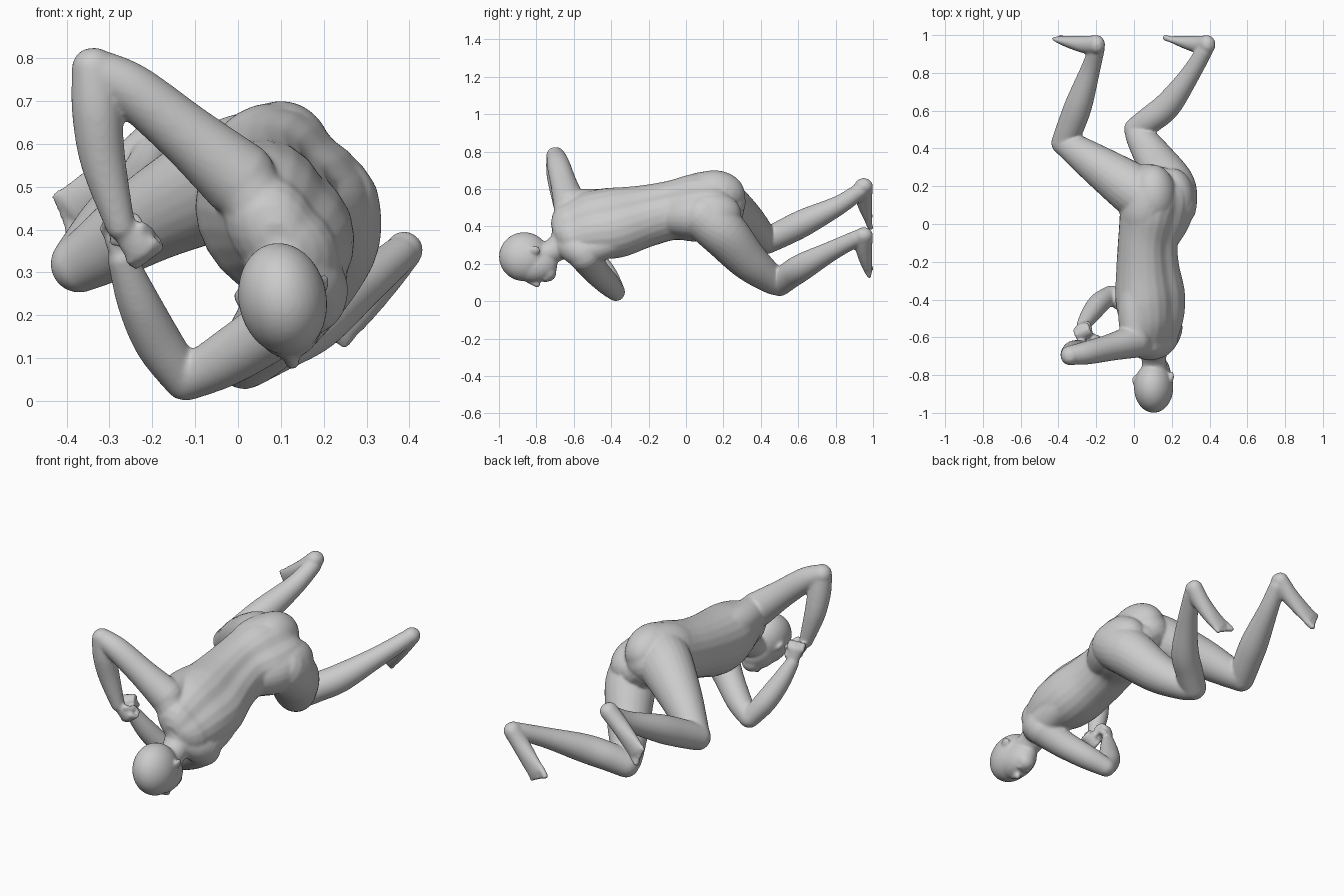
import bpy, bmesh, math
from mathutils import Vector, Matrix

bm = bmesh.new()

def spline(rows, n=6):
    """Catmull-Rom interpolation of rows of numbers."""
    out = []
    for i in range(len(rows) - 1):
        p1, p2 = rows[i], rows[i + 1]
        p0 = rows[max(i - 1, 0)]
        p3 = rows[min(i + 2, len(rows) - 1)]
        for k in range(n):
            t = k / n
            out.append([0.5 * (2*b + (c - a)*t + (2*a - 5*b + 4*c - d)*t*t + (3*b - a - 3*c + d)*t**3)
                        for a, b, c, d in zip(p0, p1, p2, p3)])
    return out + [list(rows[-1])]

def loft(rows, side=(0, 0, 1), side2=None, groove=0, segs=24):
    """Closed round-ended sweep; rows are x, y, z, half width, (half depth)."""
    rows = spline([tuple(r) if len(r) == 5 else tuple(r) + (r[3],) for r in rows])
    cs = [Vector(r[:3]) for r in rows]
    s0, s1 = Vector(side), Vector(side2 or side)
    last = len(rows) - 1
    rings = []
    for i, r in enumerate(rows):
        t = (cs[min(i + 1, last)] - cs[max(i - 1, 0)]).normalized()
        s = s0.lerp(s1, i / last)
        s = (s - t * s.dot(t)).normalized()
        n = t.cross(s)
        caps = [(0, 1)]
        dome = [(math.sin(k * math.pi / 10), math.cos(k * math.pi / 10)) for k in range(1, 5)]
        if i == 0:
            caps = [(-h, w) for h, w in reversed(dome)] + caps
        elif i == last:
            caps = caps + dome
        for h, w in caps:
            c = cs[i] + t * h * min(r[3], r[4])
            ring = []
            for k in range(segs):
                a = 2 * math.pi * k / segs
                g = 1 - groove * math.exp(-((a - math.pi / 2) / 0.28) ** 2)
                ring.append(bm.verts.new(c + (s * math.cos(a) * r[3] + n * math.sin(a) * r[4]) * w * g))
            rings.append(ring)
    for A, B in zip(rings, rings[1:]):
        for k in range(segs):
            j = (k + 1) % segs
            bm.faces.new((A[k], A[j], B[j], B[k]))
    bm.faces.new(rings[0][::-1])
    bm.faces.new(rings[-1])

def ball(c, r, tilt=0):
    m = Matrix.Translation(c) @ Matrix.Rotation(tilt, 4, 'Y') @ Matrix.Diagonal((*r, 1))
    bmesh.ops.create_uvsphere(bm, u_segments=32, v_segments=20, radius=1, matrix=m)

def fist(wrist, knuckle, curl):
    """Palm block with four curled fingers and a thumb."""
    w, k = Vector(wrist), Vector(knuckle)
    f = (k - w).normalized()
    c = Vector(curl)
    c = (c - f * c.dot(f)).normalized()
    s = f.cross(c)
    loft([(*w, .03, .026), (*w.lerp(k, .5), .037, .024), (*k, .04, .022)], s)
    for i in range(4):
        b = k + s * (i - 1.5) * .022
        loft([(*b, .014), (*(b + f * .02 + c * .02), .013), (*(b + f * .008 + c * .048), .012),
              (*(b - f * .025 + c * .042), .012)], s, segs=12)
    b = w.lerp(k, .3) + s * .034
    loft([(*b, .016), (*(b + f * .03 + c * .03), .014), (*(b + f * .045 + c * .055 - s * .03), .012)], f, segs=12)

def foot(rows, side):
    """Flattened foot with five toes; side points to the big toe."""
    loft(rows, side)
    s = Vector(side).normalized()
    e = Vector(rows[-1][:3])
    d = (e - Vector(rows[-2][:3])).normalized()
    for i in range(5):
        r = .017 if i == 0 else .012
        b = e + s * (.038 - .021 * i)
        loft([(*b, r), (*(b + d * (.042 - .007 * i) + Vector((0, .003, 0))), r)], s, segs=12)

# head, face, ears
ball((.104, -.865, .238), (.103, .135, .132), -.2)
ball((.114, -.815, .195), (.083, .128, .096), -.2)
ball((.12, -.738, .155), (.05, .045, .05))
loft([(.118, -.84, .11, .015), (.127, -.795, .09, .017)], (1, 0, 0))
loft([(.095, -.752, .11, .012), (.15, -.752, .12, .012)], (0, 1, 0))
ball((.006, -.828, .235), (.012, .03, .024), -.5)
ball((.199, -.808, .272), (.012, .03, .024), .2)

# neck and shoulder slopes
loft([(.11, -.80, .24, .07), (.105, -.71, .27, .066), (.10, -.6, .35, .095)], (1, 0, 0))
loft([(.11, -.655, .33, .068), (.06, -.635, .43, .075), (.01, -.625, .51, .082)], (0, 1, 0))
loft([(.12, -.65, .31, .068), (.155, -.595, .285, .085), (.17, -.55, .26, .088)], (0, 1, 0))

# torso, rolled so that the right shoulder is up
loft([(.10, -.61, .39, .17, .11), (.095, -.5, .41, .198, .15), (.085, -.38, .42, .205, .168),
      (.072, -.22, .455, .176, .156), (.075, -.08, .485, .168, .15), (.105, .05, .50, .198, .165),
      (.13, .15, .505, .18, .155), (.12, .21, .48, .14, .10)],
     (-.62, 0, .78), (-.75, 0, .66), groove=.12)
# side muscles below the shoulders
loft([(.01, -.6, .52, .08), (.0, -.45, .515, .085), (.02, -.28, .51, .08)])
loft([(.165, -.54, .27, .085), (.175, -.42, .31, .08), (.16, -.28, .37, .075)])
# hips and buttocks
loft([(.04, -.06, .53, .10), (.06, .06, .555, .13), (.095, .17, .565, .128), (.08, .21, .53, .11)])
loft([(.14, -.08, .45, .095), (.18, .03, .455, .12), (.203, .14, .455, .122), (.2, .18, .42, .115)])
ball((.10, .15, .57), (.12, .165, .13))
ball((.205, .13, .467), (.115, .165, .122))

# right arm: raised elbow, forearm hanging down
loft([(.0, -.62, .52, .09), (-.12, -.652, .622, .072), (-.25, -.682, .727, .062), (-.338, -.695, .773, .051)], (0, 1, 0))
loft([(-.338, -.698, .776, .05), (-.33, -.688, .68, .058), (-.315, -.668, .56, .053), (-.275, -.65, .41, .035)], (0, 1, 0))
fist((-.265, -.648, .40), (-.225, -.64, .35), (.3, .6, -.2))

# left arm: elbow on the ground, forearm rising
loft([(.165, -.54, .245, .09), (.08, -.49, .17, .074), (-.03, -.42, .097, .064), (-.12, -.375, .05, .05)], (0, 0, 1))
loft([(-.125, -.375, .05, .049), (-.185, -.42, .135, .056), (-.232, -.48, .23, .05), (-.27, -.535, .33, .035)], (0, 1, 0))
fist((-.272, -.54, .345), (-.28, -.55, .405), (.3, -.7, 0))

# right leg
loft([(.05, .14, .54, .14), (-.03, .2, .515, .135), (-.19, .31, .435, .107), (-.32, .40, .35, .08), (-.37, .43, .32, .068)])
loft([(-.37, .43, .32, .068), (-.33, .53, .37, .073), (-.29, .64, .425, .072), (-.23, .82, .515, .052), (-.197, .93, .59, .043)])
foot([(-.197, .95, .615, .044, .05), (-.26, .95, .555, .045, .046), (-.33, .962, .495, .05, .034),
      (-.383, .975, .45, .054, .022)], (.66, 0, -.75))

# left leg
loft([(.205, .1, .45, .128), (.195, .2, .365, .13), (.118, .33, .22, .107), (.04, .45, .122, .08), (.015, .5, .095, .068)])
loft([(.015, .5, .095, .068), (.09, .555, .14, .073), (.18, .63, .188, .072), (.29, .78, .27, .053), (.375, .92, .34, .043)])
foot([(.388, .95, .352, .044, .05), (.34, .95, .29, .045, .046), (.275, .962, .22, .05, .034),
      (.225, .975, .175, .054, .022)], (-.7, 0, .7))

bmesh.ops.recalc_face_normals(bm, faces=bm.faces)
mesh = bpy.data.meshes.new("body")
bm.to_mesh(mesh)
bm.free()
body = bpy.data.objects.new("body", mesh)
bpy.context.collection.objects.link(body)

# fuse the parts into one smooth skin
rm = body.modifiers.new("fuse", 'REMESH')
rm.mode = 'VOXEL'
rm.voxel_size = .007
rm.use_smooth_shade = True
sm = body.modifiers.new("soften", 'SMOOTH')
sm.factor = .5
sm.iterations = 9
